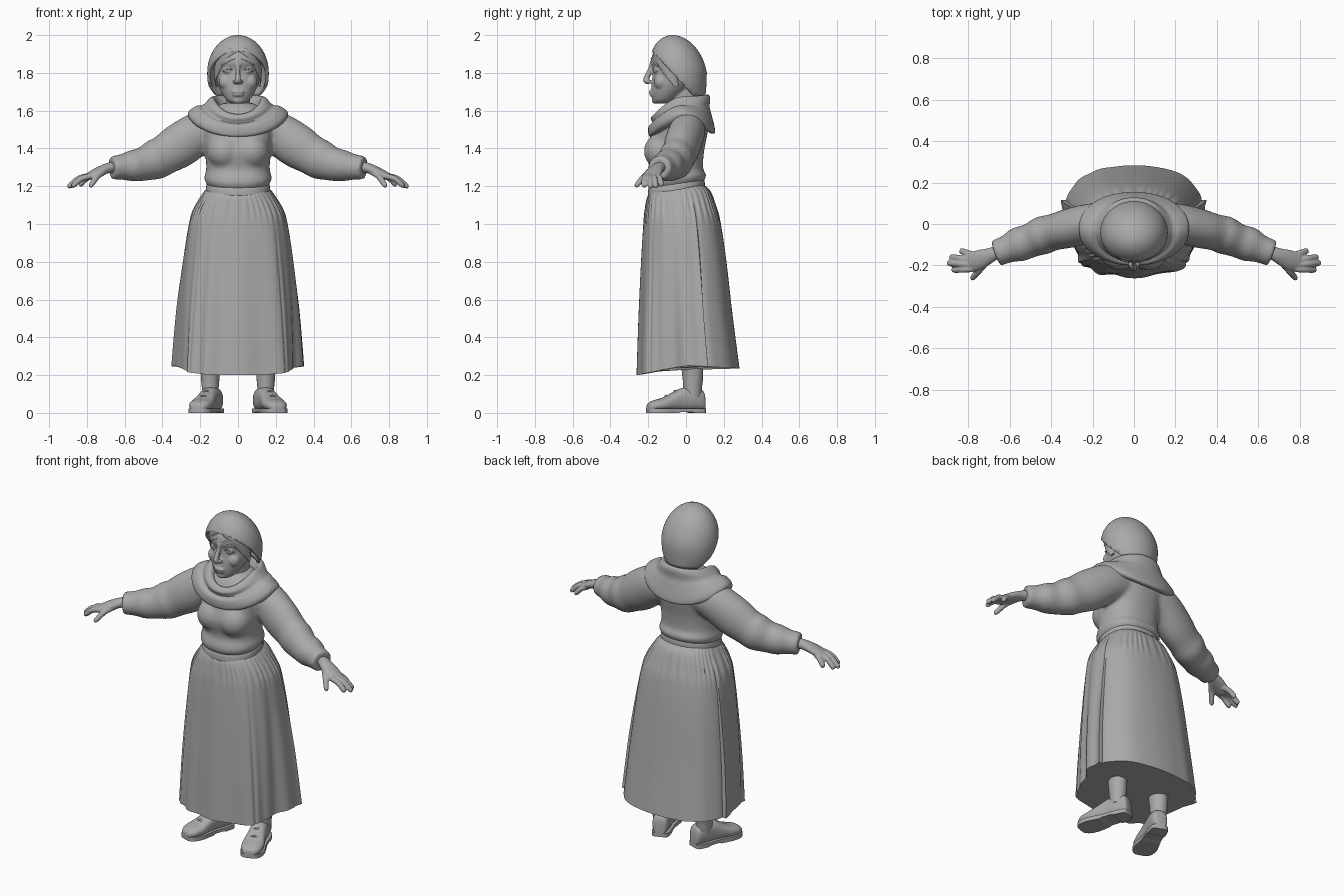
import bpy, bmesh
from math import sin, cos, pi, exp, radians, asin
from mathutils import Vector, Matrix

cube = bpy.data.objects.get("Cube")
if cube:
    bpy.data.objects.remove(cube)

grey = bpy.data.materials.new("clay grey")
grey.use_nodes = True
grey.diffuse_color = (0.4, 0.4, 0.4, 1)
grey.node_tree.nodes["Principled BSDF"].inputs["Base Color"].default_value = (0.4, 0.4, 0.4, 1)


def refine(rows, k=4, cyclic=False):
    """Smoothly subdivide a list of number tuples."""
    n, out = len(rows), []
    for i in range(n if cyclic else n - 1):
        get = (lambda j: rows[j % n]) if cyclic else (lambda j: rows[min(max(j, 0), n - 1)])
        a, b, c, d = get(i - 1), get(i), get(i + 1), get(i + 2)
        for t in (j / k for j in range(k)):
            out.append([0.5 * (2 * q + (r - p) * t + (2 * p - 5 * q + 4 * r - s) * t * t
                               + (3 * q - p - 3 * r + s) * t ** 3) for p, q, r, s in zip(a, b, c, d)])
    return out if cyclic else out + [rows[-1]]


def loft(bm, rings, closed=False):
    loops = [[bm.verts.new(p) for p in ring] for ring in rings]
    n = len(loops[0])
    for a, b in zip(loops, loops[1:] + (loops[:1] if closed else [])):
        for i in range(n):
            bm.faces.new((a[i], a[(i + 1) % n], b[(i + 1) % n], b[i]))
    if not closed:
        bm.faces.new(loops[0])
        bm.faces.new(loops[-1])


def power(v, p):
    return abs(v) ** p * (1 if v > 0 else -1)


def waist_tilt(y, z):
    """The waistline rises towards the back."""
    return .045 * (y + .2) / .3 * exp(-((z - 1.19) / .07) ** 2)


def stack(bm, rows, n=40, p=1.0, x=0, tilt=False):
    """Stacked ovals; each row is height, half width, front y, back y."""
    rings = []
    for z, w, f, b in refine(rows):
        ring = []
        for a in (2 * pi * i / n for i in range(n)):
            y = (f + b) / 2 + (b - f) / 2 * power(sin(a), p)
            ring.append((x + w * power(cos(a), p), y, z + (waist_tilt(y, z) if tilt else 0)))
        rings.append(ring)
    loft(bm, rings)


def tube(bm, rows, side=1, n=16, up=(0, 0, 1)):
    """Tapered tube; each row is x, y, z, width radius, height radius."""
    rows = refine(rows)
    pts = [Vector((side * r[0], r[1], r[2])) for r in rows]
    rings = []
    for i, (c, r) in enumerate(zip(pts, rows)):
        t = (pts[min(i + 1, len(pts) - 1)] - pts[max(i - 1, 0)]).normalized()
        u = t.cross(Vector(up)).normalized()
        v = u.cross(t)
        rings.append([c + u * r[3] * cos(2 * pi * j / n) + v * r[4] * sin(2 * pi * j / n) for j in range(n)])
    loft(bm, rings)


def ball(bm, centre, radii):
    m = Matrix.Translation(centre) @ Matrix.Diagonal((*radii, 1))
    bmesh.ops.create_uvsphere(bm, u_segments=24, v_segments=14, radius=1, matrix=m)


def finish(bm, name, voxel=0, relax=3):
    bmesh.ops.recalc_face_normals(bm, faces=bm.faces)
    me = bpy.data.meshes.new(name)
    bm.to_mesh(me)
    bm.free()
    me.materials.append(grey)
    ob = bpy.data.objects.new(name, me)
    bpy.context.collection.objects.link(ob)
    bpy.ops.object.select_all(action='DESELECT')
    ob.select_set(True)
    bpy.context.view_layer.objects.active = ob
    bpy.ops.object.shade_smooth_by_angle(angle=radians(45))
    if voxel:  # fuse overlapping volumes into one skin
        m = ob.modifiers.new("fuse", 'REMESH')
        m.mode, m.voxel_size, m.use_smooth_shade = 'VOXEL', voxel, True
        s = ob.modifiers.new("relax", 'SMOOTH')
        s.factor, s.iterations = 0.5, relax
    return ob


# Blouse with soft bust and loose sleeves
bm = bmesh.new()
stack(bm, [(1.17, .15, -.18, .085), (1.205, .174, -.205, .106), (1.235, .178, -.207, .106), (1.29, .168, -.192, .09),
           (1.38, .174, -.212, .095), (1.46, .183, -.19, .11), (1.54, .2, -.16, .12), (1.6, .15, -.13, .1),
           (1.64, .08, -.09, .06)], p=.88, tilt=True)
for s in (1, -1):
    ball(bm, (s * .07, -.13, 1.385), (.095, .093, .095))
    tube(bm, [(.1, .01, 1.51, .09, .1), (.2, .005, 1.485, .095, .112), (.31, -.02, 1.415, .095, .118),
              (.39, -.04, 1.365, .088, .106), (.44, -.055, 1.34, .093, .106), (.5, -.08, 1.318, .082, .09),
              (.56, -.1, 1.308, .084, .083), (.61, -.12, 1.302, .068, .069), (.668, -.142, 1.297, .065, .062)], s, n=28)
finish(bm, "blouse", .011, 5)

# Belt
bm = bmesh.new()
stack(bm, [(1.148, .165, -.198, .096), (1.155, .17, -.202, .1), (1.185, .167, -.199, .098), (1.197, .158, -.19, .09)],
      p=.88, tilt=True)
finish(bm, "belt")

# Long gathered skirt: narrow front panel, flared sides overlapping the back panel
bm = bmesh.new()
rings, n = [], 240
for z, w, f, b in refine([(1.17, .16, -.19, .09), (1.14, .19, -.205, .13), (1.08, .232, -.215, .16),
                          (1.0, .26, -.224, .183), (.8, .29, -.235, .212), (.5, .324, -.247, .245),
                          (.2, .348, -.255, .282)], 6):
    t, ring = (1.17 - z) / .97, []
    for i in range(n):
        a = 2 * pi * i / n
        s, c = sin(a), cos(a)
        lean = asin(max(-1, min(1, s)))
        front = 1 / (1 + exp(9 * (lean - .2)))
        fold = .026 * t ** .7 * (.2 + .8 * front) * cos(13 * a + 1.5 * sin(3 * a))
        gather = .014 * cos(38 * a + 2 * sin(5 * a)) * exp(-((z - 1.09) / .07) ** 2)
        panel = .045 * exp((lean - .3) / .14) if lean < .3 else -.03 * exp((.3 - lean) / .3)
        seam = -.03 * exp(-((lean + .8) / .045) ** 2)
        g = 1 + fold + gather + (panel + seam) * min(1, 1.6 * t)
        narrow = 1 - .14 * t * exp(-((lean + .35) / .3) ** 2)
        lift = .05 * (1 + s) if s < 0 else .05 - .015 * s
        y = (f + b) / 2 + (b - f) / 2 * g * power(s, .8)
        ring.append((w * g * narrow * power(c, .8), y, z + lift * t + waist_tilt(y, z)))
    rings.append(ring)
loft(bm, rings)
finish(bm, "skirt")

# Draped cowl; rows are half width, front y, back y, front z, side z, back z
bm = bmesh.new()
rings = []
for w, f, b, zf, zs, zb in refine([(.1, -.11, .06, 1.53, 1.57, 1.57), (.115, -.14, .085, 1.57, 1.65, 1.66),
                                   (.14, -.165, .115, 1.582, 1.674, 1.685), (.165, -.187, .128, 1.56, 1.65, 1.665),
                                   (.188, -.176, .125, 1.533, 1.63, 1.62), (.22, -.197, .135, 1.52, 1.625, 1.58),
                                   (.262, -.2, .152, 1.485, 1.595, 1.51), (.258, -.19, .15, 1.462, 1.56, 1.48),
                                   (.22, -.15, .115, 1.47, 1.54, 1.49)], 4, True):
    ring = []
    for i in range(72):
        a = 2 * pi * i / 72
        s = sin(a)
        z = zs + ((zb - zs) * s ** 1.7 if s > 0 else (zf - zs) * (-s) ** 1.5)
        ring.append((w * power(cos(a), .95), (f + b) / 2 + (b - f) / 2 * power(s, .92), z))
    rings.append(ring)
loft(bm, rings, True)
finish(bm, "cowl")

# Head, neck and facial forms
bm = bmesh.new()
stack(bm, [(1.638, .032, -.16, -.11), (1.655, .06, -.176, -.06), (1.7, .09, -.184, 0), (1.75, .11, -.181, .045),
           (1.815, .12, -.174, .075), (1.86, .123, -.187, .075), (1.92, .105, -.165, .04), (1.97, .05, -.11, -.02)])
stack(bm, [(1.5, .078, -.1, .08), (1.58, .066, -.085, .07), (1.72, .064, -.1, .07)])
tube(bm, [(0, -.178, 1.865, .013, .01), (0, -.188, 1.82, .011, .013), (0, -.208, 1.775, .014, .016),
          (0, -.212, 1.757, .017, .014), (0, -.195, 1.744, .012, .008)], up=(0, 1, 0))
ball(bm, (0, -.184, 1.7), (.034, .013, .008))
ball(bm, (0, -.18, 1.684), (.03, .013, .009))
ball(bm, (0, -.163, 1.655), (.03, .018, .018))
for s in (1, -1):
    ball(bm, (s * .016, -.195, 1.753), (.012, .014, .01))
    ball(bm, (s * .06, -.133, 1.752), (.042, .036, .042))
    ball(bm, (s * .05, -.151, 1.812), (.027, .023, .019))
finish(bm, "head", .0055, 3)

# Sad brows and heavy eyelids
for name, path in (("eyebrow", [(.018, -.184, 1.878, .003, .005), (.05, -.177, 1.866, .004, .006), (.09, -.149, 1.838, .003, .004)]),
                   ("upper_eyelid", [(.024, -.165, 1.812, .003, .003), (.05, -.172, 1.822, .005, .005), (.08, -.152, 1.806, .003, .003)])):
    bm = bmesh.new()
    for s in (1, -1):
        tube(bm, path, s, 10)
    finish(bm, name)

# Thin parted hair tucked under the head covering
bm = bmesh.new()
for s in (1, -1):
    tube(bm, [(.003, -.165, 1.925, .008, .012), (.045, -.165, 1.905, .01, .022), (.088, -.138, 1.868, .01, .028),
              (.116, -.085, 1.8, .009, .03), (.112, -.05, 1.73, .005, .012)], s)
finish(bm, "hair")

# Close head covering, cut open at the face and drawn in at the bottom
bm = bmesh.new()
bmesh.ops.create_uvsphere(bm, u_segments=56, v_segments=36, radius=1)
for v in bm.verts:
    x, y, z = v.co
    high = 1.8 + (.2 if z > 0 else .4) * z
    tuck = 1 - .1 * max(0, (1.76 - high) / .08) ** 2
    v.co = (.163 * x * tuck, -.04 + .15 * y - .03 * max(z, 0), high)
for point, normal in (((0, -.185, 1.92), (0, -.73, -.68)), ((0, 0, 1.678), (0, 0, -1))):
    bmesh.ops.bisect_plane(bm, geom=bm.verts[:] + bm.edges[:] + bm.faces[:], plane_co=point, plane_no=normal, clear_outer=True)
hood = finish(bm, "head_covering")
m = hood.modifiers.new("cloth", 'SOLIDIFY')
m.thickness, m.offset = .016, -1

# Hands with spread, drooping fingers
for s, label in ((1, "left"), (-1, "right")):
    bm = bmesh.new()
    tube(bm, [(.62, -.12, 1.3, .035, .032), (.68, -.145, 1.298, .034, .028), (.74, -.17, 1.275, .047, .025),
              (.79, -.185, 1.252, .046, .02), (.808, -.19, 1.245, .034, .014)], s)
    for base, tip, droop in (((.78, -.217, 1.254), (.88, -.222, 1.2), .012), ((.785, -.196, 1.256), (.903, -.188, 1.196), .014),
                             ((.785, -.175, 1.253), (.89, -.158, 1.198), .014), ((.77, -.152, 1.255), (.84, -.128, 1.205), .01),
                             ((.7, -.17, 1.28), (.785, -.268, 1.2), .014)):
        a, b = Vector(base), Vector(tip)
        mid = (a + b) / 2 + Vector((0, 0, droop))
        tube(bm, [(*a, .016, .016), (*mid, .016, .016), (*a.lerp(b, .9), .014, .014), (*b, .006, .006)], s, 12)
    finish(bm, label + "_hand", .005, 2)

# Legs and laced shoes, toes turned out
shoe = [(.1, .03, .09), (.085, .043, .125), (.03, .049, .138), (-.03, .049, .13), (-.08, .055, .105),
        (-.13, .062, .08), (-.18, .056, .066), (-.208, .036, .05), (-.214, .02, .035)]
for s, label in ((1, "left"), (-1, "right")):
    turn = Matrix.Translation((s * .147, 0, 0)) @ Matrix.Rotation(s * radians(19), 4, 'Z')
    bm = bmesh.new()
    stack(bm, [(.08, .04, -.01, .08), (.14, .045, -.015, .085), (.2, .05, -.02, .09), (.45, .065, -.05, .09)], x=s * .147)
    finish(bm, label + "_leg")
    bm = bmesh.new()
    for y, w, top in shoe[2:5]:  # lace bars
        tube(bm, [(-.026, y - .03, top - .026, .004, .004), (0, y - .032, top - .014, .006, .006),
                  (.026, y - .03, top - .026, .004, .004)], n=8)
    rings = []
    for y, w, top in refine(shoe):
        mid, half = (top + .012) / 2, (top - .012) / 2
        rings.append([(w * power(cos(a), .8), y, mid + half * power(sin(a), .8))
                      for a in (2 * pi * i / 28 for i in range(28))])
    loft(bm, rings)
    bm.transform(turn)
    finish(bm, label + "_shoe")
    bm = bmesh.new()
    rings = []
    for y, w, top in refine(shoe):
        low = .006 if -.05 < y < .02 else 0
        w += .004
        rings.append([(-w, y, low), (w, y, low), (w, y, .024), (-w, y, .024)])
    loft(bm, rings)
    bm.transform(turn)
    finish(bm, label + "_sole")
